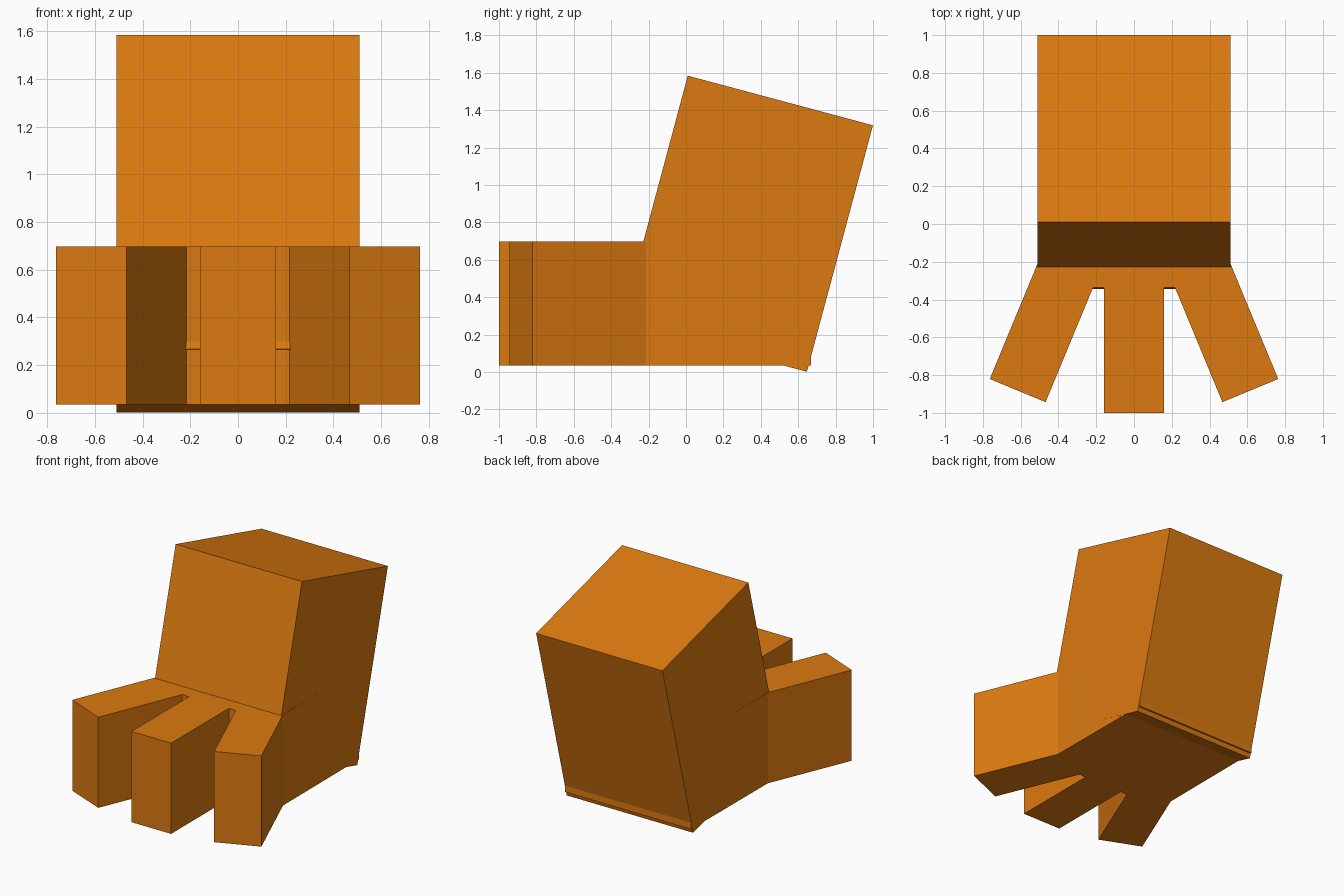
import bpy, bmesh
from math import radians, sin, cos
from mathutils import Matrix, Vector

cube = bpy.data.objects.get("Cube")
if cube:
    bpy.data.objects.remove(cube, do_unlink=True)

orange = bpy.data.materials.new("orange")
orange.use_nodes = True
COLOUR = (0.72, 0.195, 0.005, 1)
orange.diffuse_color = COLOUR
orange.node_tree.nodes["Principled BSDF"].inputs["Base Color"].default_value = COLOUR


def add_object(name, bm):
    bmesh.ops.recalc_face_normals(bm, faces=bm.faces)
    mesh = bpy.data.meshes.new(name)
    bm.to_mesh(mesh)
    bm.free()
    mesh.materials.append(orange)
    obj = bpy.data.objects.new(name, mesh)
    bpy.context.collection.objects.link(obj)
    return obj


# Leg: a block leaning backwards
bm = bmesh.new()
bmesh.ops.create_cube(bm, size=1)
bmesh.ops.scale(bm, vec=(1.02, 1.025, 1.364), verts=bm.verts)
leg = add_object("leg", bm)
leg.location = (0, 0.328, 0.793)
leg.rotation_euler.x = radians(-15)

# Foot: one outline with a straight middle toe and two splayed side toes
BOTTOM, TOP = 0.035, 0.697
SPLAY, TOE_WIDTH = radians(22.5), 0.32
along = Vector((sin(SPLAY), -cos(SPLAY)))
across = Vector((cos(SPLAY), sin(SPLAY)))
toe_tip_inner = Vector((0.468, -0.943))
toe_tip_outer = toe_tip_inner + across * TOE_WIDTH
half = [
    Vector((0.16, -1.0)),
    Vector((0.16, -0.335)),
    toe_tip_inner - along * 0.658,
    toe_tip_inner,
    toe_tip_outer,
    toe_tip_outer - along * 0.658,
    Vector((0.508, 0.668)),
]
outline = half + [Vector((-p.x, p.y)) for p in reversed(half)]

bm = bmesh.new()
base = bm.faces.new([bm.verts.new((p.x, p.y, BOTTOM)) for p in outline])
raised = bmesh.ops.extrude_face_region(bm, geom=[base], use_keep_orig=True)
tops = [v for v in raised["geom"] if isinstance(v, bmesh.types.BMVert)]
bmesh.ops.translate(bm, vec=(0, 0, TOP - BOTTOM), verts=tops)

# Cut the heel flush with the back of the leg, leaving a low lip behind it
tilt = Matrix.Rotation(radians(-15), 3, "X")
bmesh.ops.bisect_plane(
    bm, geom=bm.verts[:] + bm.edges[:] + bm.faces[:],
    plane_co=(0, 0.6, 0.6), plane_no=tilt @ Vector((0, 0, 1)), dist=0.0001)
add_object("foot", bm)
